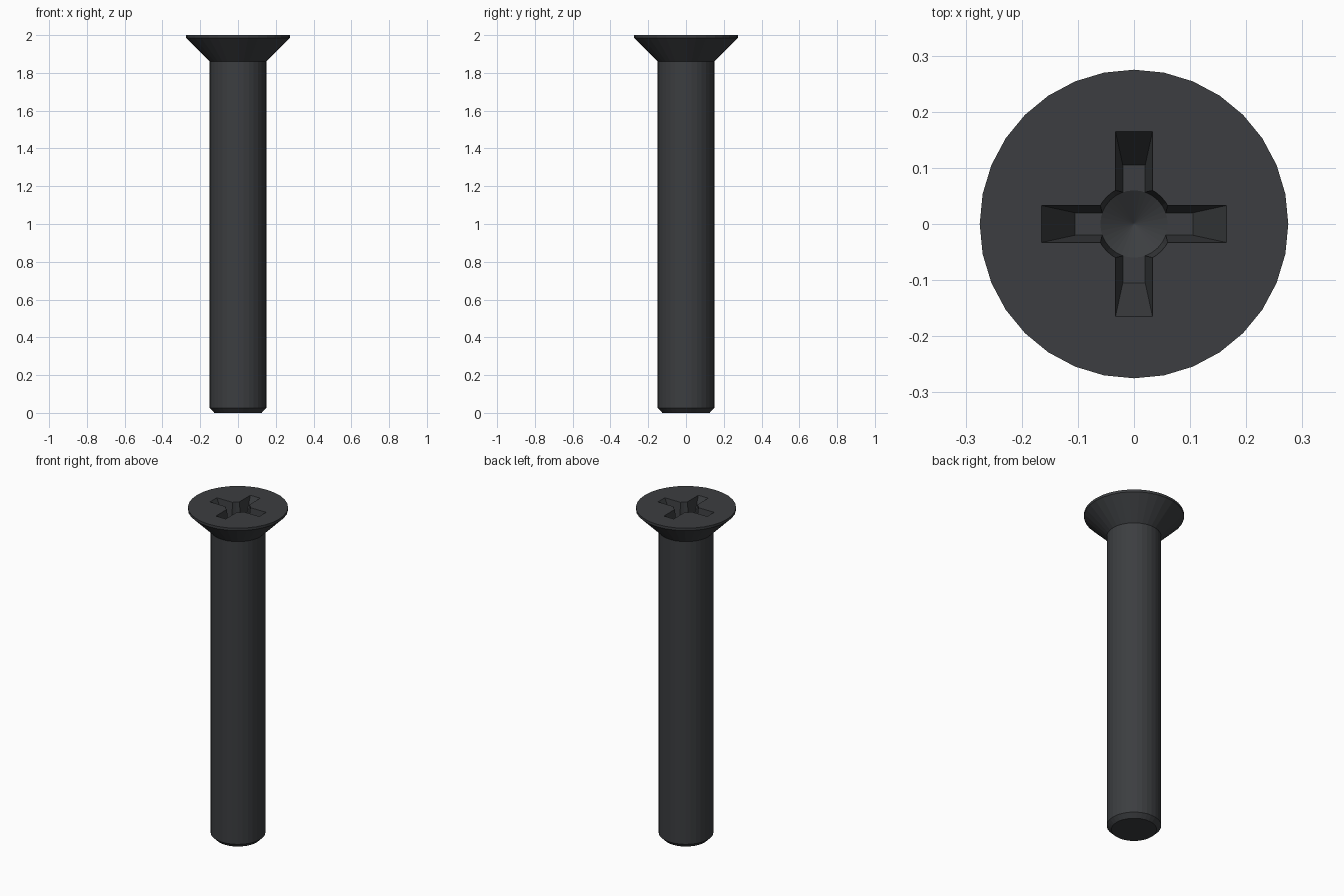
import bpy, bmesh
from math import cos, sin, tau

if "Cube" in bpy.data.objects:
    bpy.data.objects.remove(bpy.data.objects["Cube"])

SIDES = 32


def make_object(name, bm):
    bmesh.ops.recalc_face_normals(bm, faces=bm.faces[:])
    mesh = bpy.data.meshes.new(name)
    bm.to_mesh(mesh)
    bm.free()
    obj = bpy.data.objects.new(name, mesh)
    bpy.context.collection.objects.link(obj)
    return obj


def loft(name, rings):
    """Join matching rings of points with quads and cap both ends."""
    bm = bmesh.new()
    loops = [[bm.verts.new(p) for p in ring] for ring in rings]
    n = len(loops[0])
    for a, b in zip(loops, loops[1:]):
        for i in range(n):
            j = (i + 1) % n
            bm.faces.new((a[i], a[j], b[j], b[i]))
    bm.faces.new(loops[0][::-1])
    bm.faces.new(loops[-1])
    return make_object(name, bm)


def circle(r, z):
    return [(r * cos(tau * i / SIDES), r * sin(tau * i / SIDES), z) for i in range(SIDES)]


def rect(hx, hy, z):
    return [(-hx, -hy, z), (hx, -hy, z), (hx, hy, z), (-hx, hy, z)]


# Countersunk screw body: chamfered tip, shank, conical head and thin rim
profile = [(0.125, 0), (0.15, 0.025), (0.15, 1.86), (0.275, 1.985), (0.275, 2.0)]
screw = loft("countersunk_screw", [circle(r, z) for r, z in profile])

# Cross recess cutters: tapered centre with conical floor, then two tapered slots
cutters = [
    loft("recess_centre", [circle(0.001, 1.845), circle(0.06, 1.88), circle(0.07, 2.02)]),
    loft("recess_slot_x", [rect(0.105, 0.02, 1.88), rect(0.175, 0.0352, 2.02)]),
    loft("recess_slot_y", [rect(0.02, 0.105, 1.88), rect(0.0352, 0.175, 2.02)]),
]
bpy.context.view_layer.objects.active = screw
for cutter in cutters:
    cutter.hide_render = True
    mod = screw.modifiers.new("recess", 'BOOLEAN')
    mod.operation = 'DIFFERENCE'
    mod.solver = 'EXACT'
    mod.object = cutter
    bpy.ops.object.modifier_apply(modifier=mod.name)
    bpy.data.objects.remove(cutter)

# Dark steel colour
steel = bpy.data.materials.new("dark_steel")
steel.diffuse_color = (0.045, 0.048, 0.052, 1)
steel.use_nodes = True
steel.node_tree.nodes["Principled BSDF"].inputs["Base Color"].default_value = steel.diffuse_color
screw.data.materials.clear()
screw.data.materials.append(steel)
for poly in screw.data.polygons:
    poly.material_index = 0
